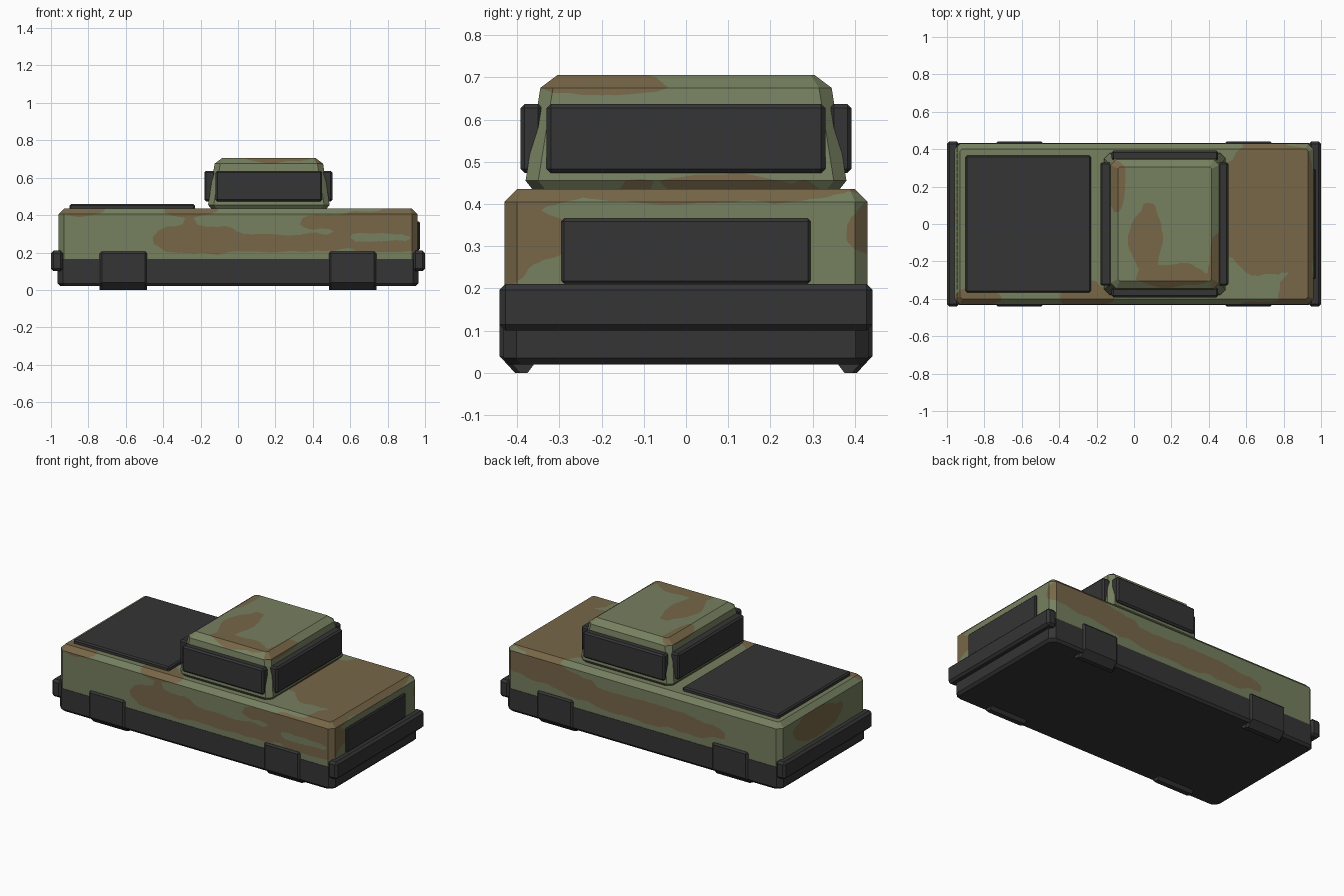
import bpy
import bmesh
from mathutils import Vector, noise

if "Cube" in bpy.data.objects:
    bpy.data.objects.remove(bpy.data.objects["Cube"])


def material(name, r, g, b):
    mat = bpy.data.materials.new(name)
    mat.use_nodes = True
    mat.diffuse_color = (r, g, b, 1)
    shader = mat.node_tree.nodes["Principled BSDF"]
    shader.inputs["Base Color"].default_value = mat.diffuse_color
    shader.inputs["Roughness"].default_value = 0.9
    return mat


green = material("olive green", .18, .215, .115)
brown = material("earth brown", .185, .135, .065)
charcoal = material("charcoal", .035, .035, .035)

# Main dimensions
HALF_LENGTH, HALF_WIDTH = .96, .43
SILL, DECK, ROOF = .165, .435, .705
CHAMFER = .03
GLASS_HEIGHT = (.473, .637)


def flank_patch(side, x, z, length, height):
    return (x, side * HALF_WIDTH, z), (length, .1, height)


def flat_patch(level, x, y, length, width):
    return (x, y, level), (length, width, .05)


def end_patch(side, y, z, width, height):
    return (side * HALF_LENGTH, y, z), (.08, width, height)


# Brown camouflage patches, each a centre and radii
patches = [
    flank_patch(-1, -.2, .27, .25, .08),
    flank_patch(-1, .2, .25, .5, .05),
    flank_patch(-1, .75, .36, .4, .06),
    flank_patch(-1, .8, .23, .25, .03),
    flank_patch(1, .7, .34, .35, .08),
    flank_patch(1, 0, .27, .6, .07),
    flat_patch(DECK, .75, .1, .32, .4),
    flat_patch(DECK, .9, -.36, .12, .12),
    flat_patch(DECK, -.25, -.4, .15, .1),
    flat_patch(DECK, -.85, -.4, .15, .06),
    flat_patch(ROOF, .07, -.06, .09, .18),
    flat_patch(ROOF, .2, -.28, .2, .07),
    flat_patch(ROOF, .45, -.2, .05, .2),
    flat_patch(ROOF, -.1, .2, .06, .16),
    end_patch(1, -.36, .32, .1, .06),
    end_patch(-1, .05, .32, .25, .09),
]


def camo_value(point):
    """Positive where brown, negative where green."""
    wobble = noise.noise(point * 9) * .5 + noise.noise(point * 22) * .2
    distances = []
    for centre, radii in patches:
        offsets = [(p - c) / r for p, c, r in zip(point, centre, radii)]
        distances.append(Vector(offsets).length_squared)
    return 1 - min(distances) + wobble


def paint_camo(bm, step=.035):
    """Cut faces along the outlines of the patches and colour each side."""
    for axis in range(3):
        normal = Vector.Fill(3, 0)
        normal[axis] = 1
        reach = int(1 / step)
        for k in range(-reach, reach + 1):
            geometry = bm.verts[:] + bm.edges[:] + bm.faces[:]
            bmesh.ops.bisect_plane(bm, geom=geometry, plane_co=normal * (k * step),
                                   plane_no=normal)
    bmesh.ops.triangulate(bm, faces=bm.faces[:])
    value = {vert: camo_value(vert.co) for vert in bm.verts}
    crossings = set()
    for edge in bm.edges[:]:
        a, b = edge.verts
        if (value[a] > 0) != (value[b] > 0):
            factor = value[a] / (value[a] - value[b])
            new = bmesh.utils.edge_split(edge, a, min(max(factor, .05), .95))[1]
            value[new] = 0
            crossings.add(new)
    for face in bm.faces[:]:
        pair = [vert for vert in face.verts if vert in crossings]
        if len(pair) == 2:
            bmesh.utils.face_split(face, pair[0], pair[1])
    for face in bm.faces:
        face.material_index = int(sum(value[vert] for vert in face.verts) > 0)


def finish(name, bm, materials):
    bmesh.ops.recalc_face_normals(bm, faces=bm.faces[:])
    mesh = bpy.data.meshes.new(name)
    bm.to_mesh(mesh)
    bm.free()
    for mat in materials:
        mesh.materials.append(mat)
    bpy.context.collection.objects.link(bpy.data.objects.new(name, mesh))


def skin(bm, loops):
    """Join successive closed outlines and cap both ends."""
    loops = [[bm.verts.new(point) for point in loop] for loop in loops]
    for low, high in zip(loops, loops[1:]):
        for i in range(len(low)):
            bm.faces.new((low[i - 1], low[i], high[i], high[i - 1]))
    bm.faces.new(loops[0])
    bm.faces.new(loops[-1])


def cut_corner_ring(z, centre, length, width, cut):
    """Rectangle outline with its four corners cut, given half sizes."""
    a, b = length - cut, width - cut
    quarter = [(length, b), (a, width)]
    outline = quarter + [(-x, y) for x, y in reversed(quarter)]
    outline += [(-x, -y) for x, y in outline]
    return [(centre + x, y, z) for x, y in outline]


def loft(name, rings, materials):
    bm = bmesh.new()
    skin(bm, [cut_corner_ring(*ring) for ring in rings])
    if len(materials) > 1:
        paint_camo(bm)
    finish(name, bm, materials)


def block(name, x, y, z, bevel):
    """Charcoal box between ranges, with chamfered edges."""
    bm = bmesh.new()
    bmesh.ops.create_cube(bm, size=1)
    for vert in bm.verts:
        vert.co = [max(r) if c > 0 else min(r) for c, r in zip(vert.co, (x, y, z))]
    bmesh.ops.bevel(bm, geom=bm.edges[:], offset=bevel, segments=1, affect='EDGES')
    finish(name, bm, [charcoal])


def wheel(name, centre, side):
    """Squared wheel block with a cross-section tapering to the ground."""
    section = [(.36, .02), (.375, 0), (.405, 0), (.442, .04),
               (.442, .195), (.432, .205), (.36, .205)]
    half, cut = .127, .012
    loops = []
    for x, inset in ((-half, cut), (cut - half, 0), (half - cut, 0), (half, cut)):
        loops.append([(centre + x, side * (y - inset if y > .4 else y), z)
                      for y, z in section])
    bm = bmesh.new()
    skin(bm, loops)
    finish(name, bm, [charcoal])


# Chassis, body and cab
loft("chassis", [(.02, 0, .95, .42, CHAMFER),
                 (.035, 0, .965, .432, CHAMFER),
                 (SILL, 0, .965, .432, CHAMFER)], [charcoal])
loft("body", [(SILL, 0, HALF_LENGTH, HALF_WIDTH, CHAMFER),
              (DECK - CHAMFER, 0, HALF_LENGTH, HALF_WIDTH, CHAMFER),
              (DECK, 0, HALF_LENGTH - CHAMFER, HALF_WIDTH - CHAMFER, .012)],
     [green, brown])
loft("cab", [(.43, .165, .305, .36, CHAMFER),
             (.455, .165, .325, .38, CHAMFER),
             (.675, .165, .29, .345, CHAMFER),
             (ROOF, .165, .25, .305, .01)], [green, brown])

# Deck cover and grille
block("deck_cover", (-.9, -.23), (-.365, .365), (.42, .459), .008)
block("grille", (.93, .972), (-.295, .295), (.212, .365), .006)

# Front and rear windows
block("windscreen", (.445, .505), (-.33, .33), GLASS_HEIGHT, .01)
block("rear_window", (-.18, -.12), (-.33, .33), GLASS_HEIGHT, .01)

# Bumpers
for end, side in (("front", 1), ("rear", -1)):
    block(end + "_bumper", (side * .935, side), (-.442, .442), (.1, .21), .014)

# Side windows and wheels
for label, side in (("right", -1), ("left", 1)):
    block(label + "_side_window", (-.12, .45), (side * .34, side * .392),
          GLASS_HEIGHT, .01)
    for end, centre in (("front", .613), ("rear", -.613)):
        wheel(end + "_" + label + "_wheel", centre, side)
